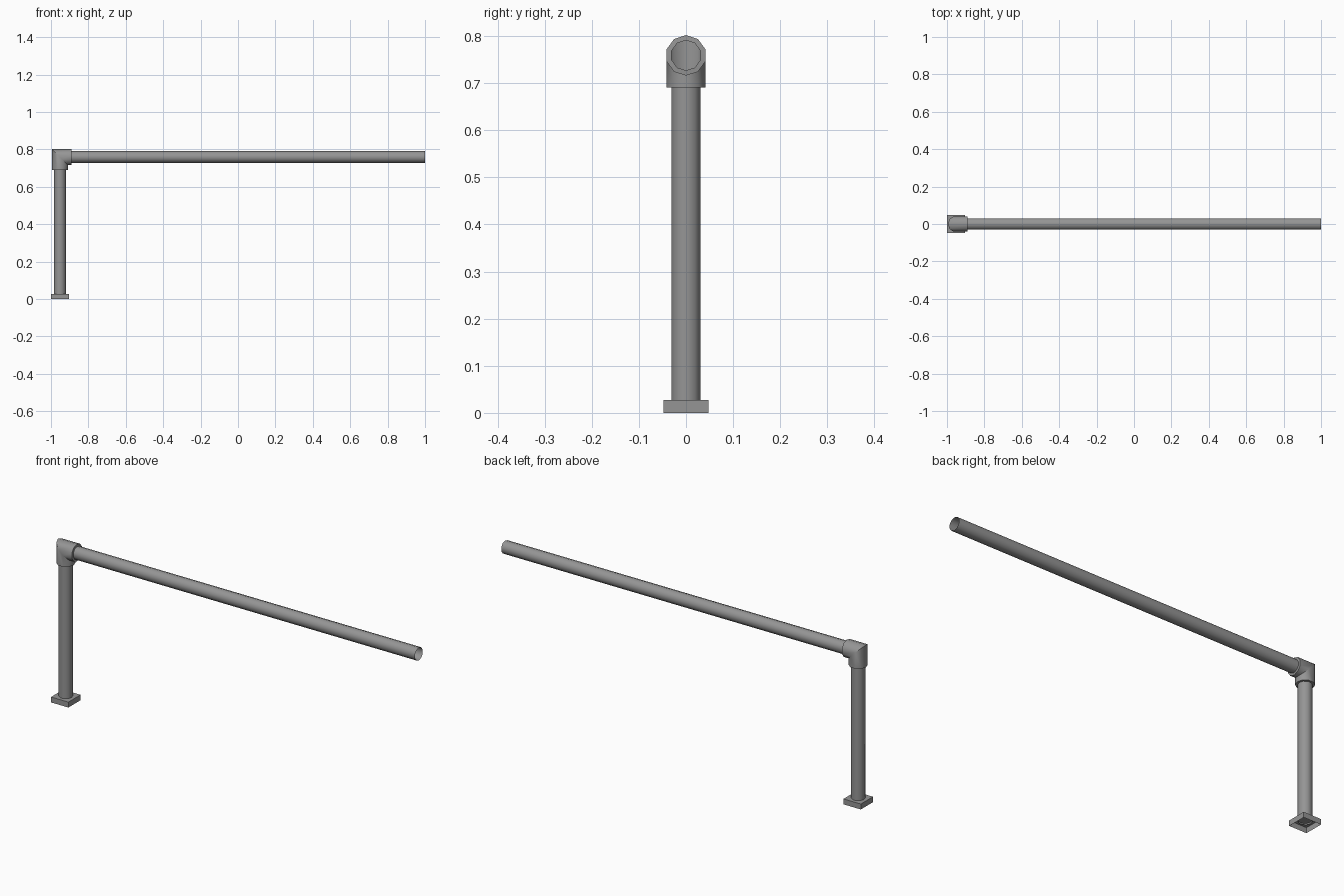
import bpy, bmesh, math

if "Cube" in bpy.data.objects:
    bpy.data.objects.remove(bpy.data.objects["Cube"])

SIDES = 10
CX, CZ = -0.952, 0.759      # post axis (x) and rail axis (z)
PIPE_R, COLLAR_R = 0.032, 0.043

# Dark grey metal
metal = bpy.data.materials.new("dark_metal")
metal.diffuse_color = (0.3, 0.3, 0.3, 1)
metal.use_nodes = True
metal.node_tree.nodes["Principled BSDF"].inputs["Base Color"].default_value = metal.diffuse_color


def finish(bm, name, smooth=True):
    bmesh.ops.recalc_face_normals(bm, faces=bm.faces)
    mesh = bpy.data.meshes.new(name)
    bm.to_mesh(mesh)
    bm.free()
    mesh.materials.append(metal)
    obj = bpy.data.objects.new(name, mesh)
    bpy.context.collection.objects.link(obj)
    if smooth:
        bpy.ops.object.select_all(action='DESELECT')
        obj.select_set(True)
        bpy.context.view_layer.objects.active = obj
        bpy.ops.object.shade_smooth_by_angle(angle=math.radians(40))
    return obj


def loft(name, stations):
    """Skin rings; each station is (radius, function placing offset a, b)."""
    bm = bmesh.new()
    rings = []
    for r, place in stations:
        ring = []
        for i in range(SIDES):
            t = 2 * math.pi * i / SIDES
            ring.append(bm.verts.new(place(r * math.cos(t), r * math.sin(t))))
        rings.append(ring)
    for lo, hi in zip(rings, rings[1:]):
        for i in range(SIDES):
            j = (i + 1) % SIDES
            bm.faces.new((lo[i], lo[j], hi[j], hi[i]))
    return finish(bm, name)


def upright(z):
    return lambda a, b: (CX - a, b, z)


def level(x):
    return lambda a, b: (x, b, CZ + a)


def mitre(a, b):
    return (CX - a, b, CZ + a)


# Open pipes
loft("post", [(PIPE_R, upright(0.02)), (PIPE_R, upright(0.70))])
loft("rail", [(PIPE_R, level(-0.90)), (PIPE_R, level(1.0))])

# Mitred elbow with collar rims
loft("elbow", [
    (PIPE_R, upright(0.691)), (COLLAR_R, upright(0.691)),
    (COLLAR_R, mitre),
    (COLLAR_R, level(-0.89)), (PIPE_R, level(-0.889)),
])

# Square foot, open underneath
bm = bmesh.new()
bmesh.ops.create_cube(bm, size=1)
for v in bm.verts:
    v.co = (CX + v.co.x * 0.096, v.co.y * 0.096, (v.co.z + 0.5) * 0.027)
bottom = [f for f in bm.faces if f.calc_center_median().z < 0.001]
bmesh.ops.delete(bm, geom=bottom, context='FACES_ONLY')
finish(bm, "foot", smooth=False)
